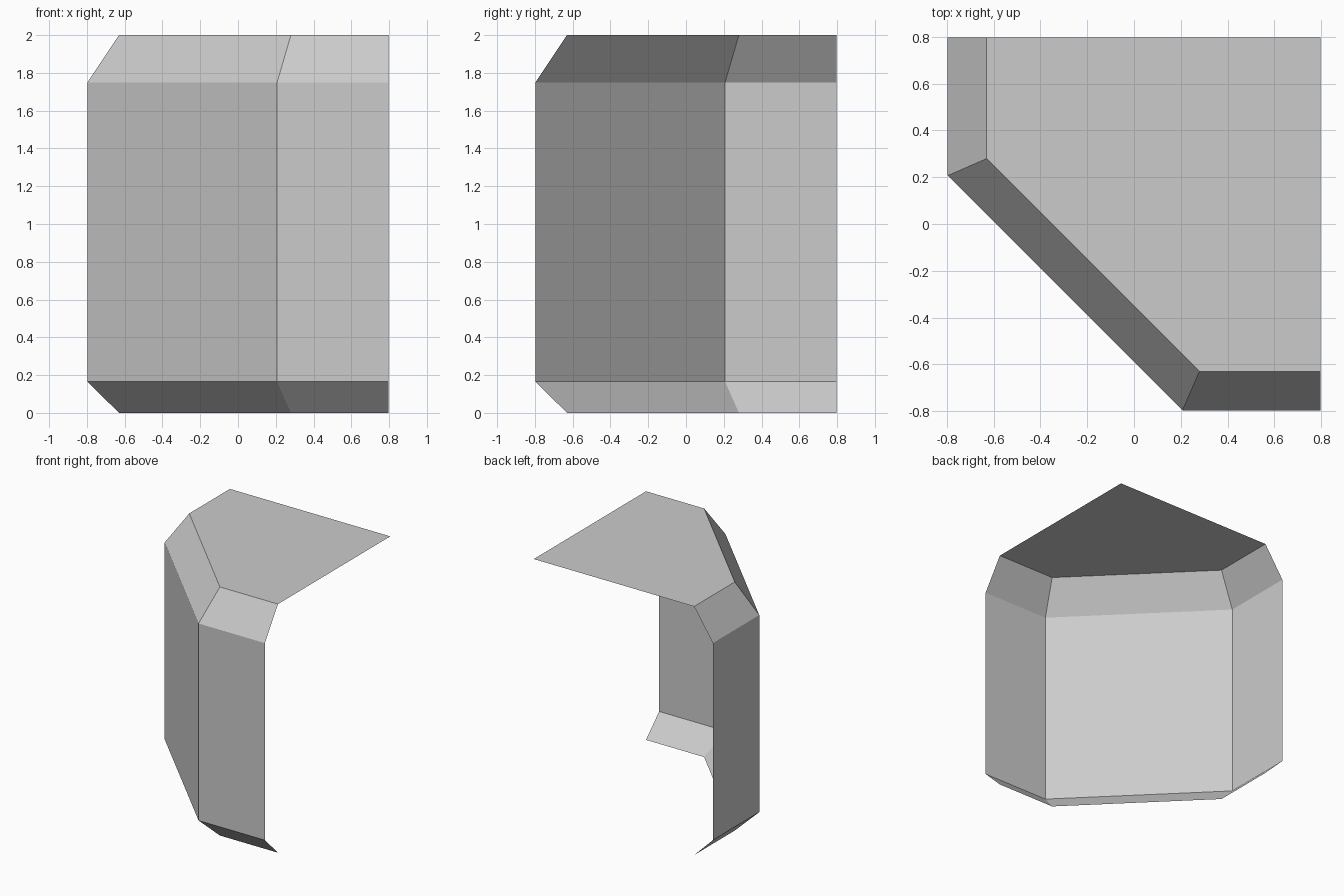
import bpy

if "Cube" in bpy.data.objects:
    bpy.data.objects.remove(bpy.data.objects["Cube"])

grey = bpy.data.materials.new("light_grey")
grey.diffuse_color = (0.6, 0.6, 0.6, 1)
grey.use_nodes = True
grey.node_tree.nodes["Principled BSDF"].inputs["Base Color"].default_value = grey.diffuse_color

# Plan outlines: open path along left side, diagonal and front side
OUTER = [(-0.797, 0.797), (-0.797, 0.207), (0.207, -0.797), (0.797, -0.797)]
INNER = [(-0.63, 0.797), (-0.63, 0.28), (0.28, -0.63), (0.797, -0.63)]
BACK_CORNER = (0.797, 0.797)


def add_part(name, verts, faces):
    mesh = bpy.data.meshes.new(name)
    mesh.from_pydata(verts, [], faces)
    mesh.materials.append(grey)
    bpy.context.collection.objects.link(bpy.data.objects.new(name, mesh))


def band(name, low, z_low, high, z_high):
    """Strip of outward-facing panels between two outlines."""
    n = len(low)
    verts = [(x, y, z_low) for x, y in low] + [(x, y, z_high) for x, y in high]
    add_part(name, verts, [(i, i + 1, n + i + 1, n + i) for i in range(n - 1)])


# Chamfer at the foot, upright walls, chamfer under the top
band("bottom_chamfer", INNER, 0.0, OUTER, 0.165)
band("walls", OUTER, 0.165, OUTER, 1.75)
band("top_chamfer", OUTER, 1.75, INNER, 2.0)

# Flat top panel; the back, right side and underside stay open
top = [(x, y, 2.0) for x, y in INNER + [BACK_CORNER]]
add_part("top_panel", top, [tuple(range(len(top)))])
